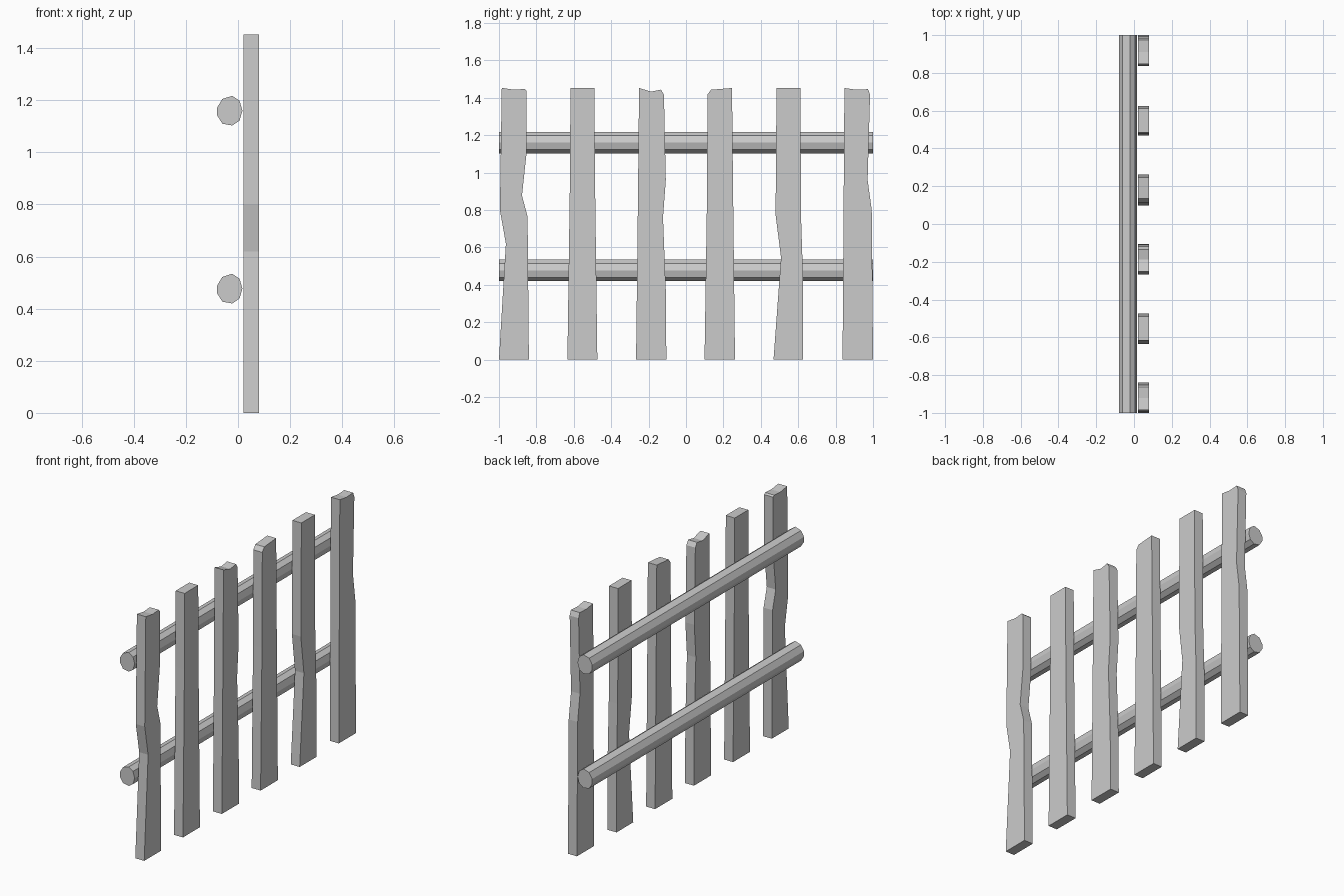
import bpy, bmesh
from mathutils import Vector

if "Cube" in bpy.data.objects:
    bpy.data.objects.remove(bpy.data.objects["Cube"])


def prism(name, points, direction):
    """Extrude a flat outline along a direction into a closed solid."""
    bm = bmesh.new()
    face = bm.faces.new([bm.verts.new(p) for p in points])
    ext = bmesh.ops.extrude_face_region(bm, geom=[face], use_keep_orig=True)
    moved = [v for v in ext["geom"] if isinstance(v, bmesh.types.BMVert)]
    bmesh.ops.translate(bm, verts=moved, vec=Vector(direction))
    bmesh.ops.recalc_face_normals(bm, faces=bm.faces)
    mesh = bpy.data.meshes.new(name)
    bm.to_mesh(mesh)
    bm.free()
    obj = bpy.data.objects.new(name, mesh)
    bpy.context.collection.objects.link(obj)
    return obj


# Crooked plank outlines (y, z), one per picket
pickets = [
    [(-1, 0), (-.963, .62), (-.995, .80), (-.985, 1.453), (-.92, 1.443),
     (-.862, 1.447), (-.853, 1.438), (-.853, 1.10), (-.877, .877), (-.847, .765), (-.84, 0)],
    [(-.634, 0), (-.62, 1.0), (-.618, 1.452), (-.49, 1.452), (-.487, 1.0), (-.474, 0)],
    [(-.267, 0), (-.257, .85), (-.251, 1.452), (-.187, 1.433), (-.134, 1.443),
     (-.118, 1.417), (-.108, .96), (-.123, .76), (-.108, .37), (-.105, 0)],
    [(.099, 0), (.112, .85), (.115, 1.417), (.134, 1.443), (.246, 1.452),
     (.251, .96), (.262, 0)],
    [(.468, 0), (.508, .545), (.479, .775), (.484, 1.452), (.612, 1.452),
     (.615, .765), (.625, .455), (.626, 0)],
    [(.837, 0), (.847, 1.452), (.91, 1.443), (.973, 1.446), (.984, 1.417),
     (.971, .96), (.993, .80), (1, 0)],
]
for i, outline in enumerate(pickets, 1):
    prism(f"picket_{i}", [(.021, y, z) for y, z in outline], (.059, 0, 0))

# Two rough ten-sided log rails behind the pickets (x, z offset)
upper = [(.017, 0), (.006, .038), (-.022, .057), (-.06, .045), (-.08, .012)]
lower = [(-.08, -.018), (-.06, -.05), (-.022, -.057), (.006, -.038)]
for name, height in (("lower_rail", .477), ("upper_rail", 1.16)):
    prism(name, [(x, -1, height + z) for x, z in upper + lower], (0, 2, 0))
